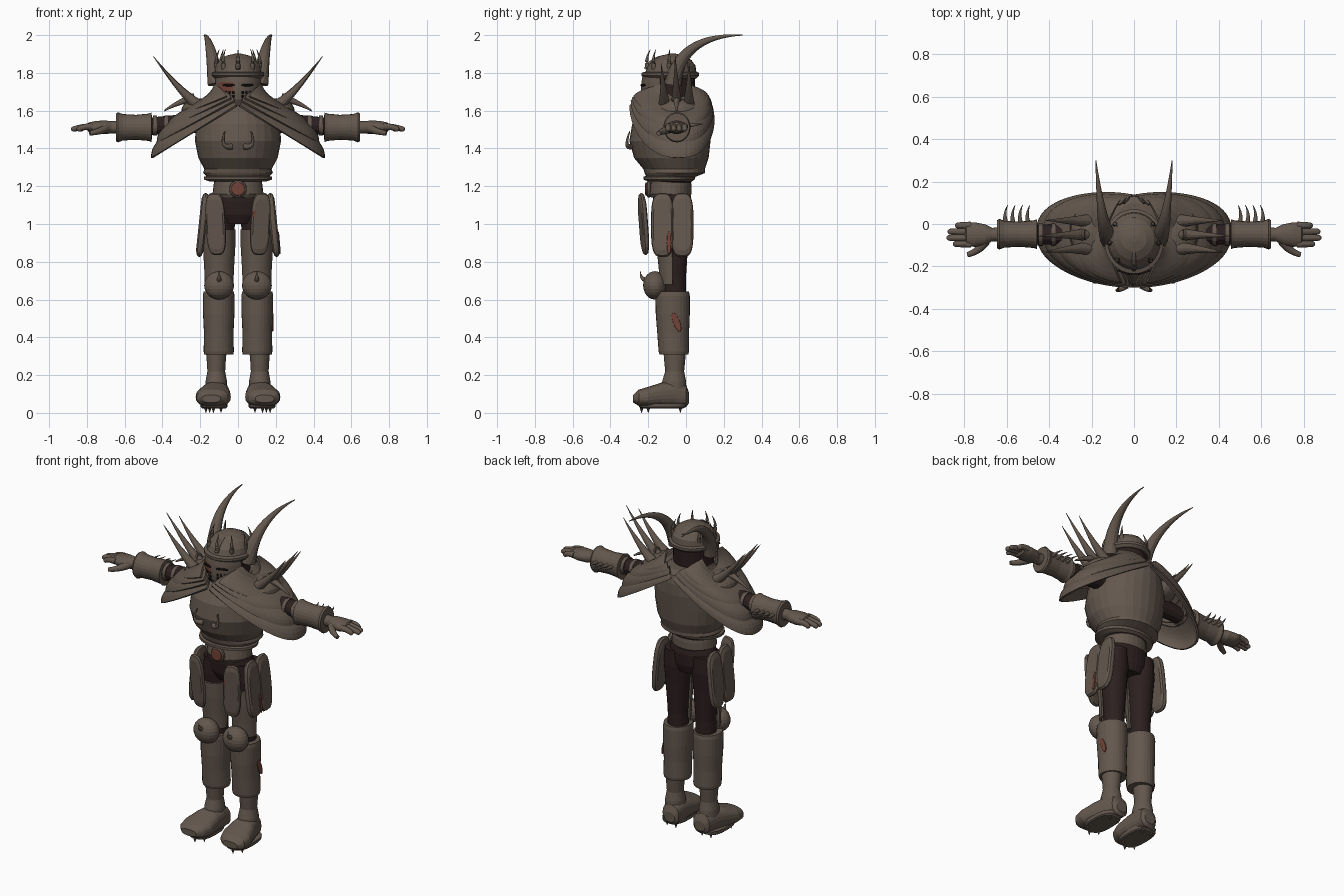
import bpy, bmesh, math
from mathutils import Vector as V

cube = bpy.data.objects.get("Cube")
if cube:
    bpy.data.objects.remove(cube)


def material(name, rgb):
    m = bpy.data.materials.new(name)
    m.use_nodes = True
    m.diffuse_color = (*rgb, 1)
    m.node_tree.nodes["Principled BSDF"].inputs["Base Color"].default_value = (*rgb, 1)
    return m


STEEL = material("weathered brown steel", (0.125, 0.096, 0.075))
CLOTH = material("dark cloth", (0.026, 0.014, 0.014))
RUST = material("rust red", (0.17, 0.055, 0.038))
SOOT = material("black slit", (0.008, 0.006, 0.006))
parts = []


def loft(name, rings, mat, closed=True, thick=0):
    """Skin a list of point rings; open strips become solid shells."""
    bm = bmesh.new()
    grid = [[bm.verts.new(p) for p in r] for r in rings]
    n = len(grid[0])
    for a, b in zip(grid, grid[1:]):
        for i in range(n if closed else n - 1):
            j = (i + 1) % n
            bm.faces.new((a[i], a[j], b[j], b[i]))
    if closed and not thick:
        bm.faces.new(grid[0])
        bm.faces.new(grid[-1])
    bmesh.ops.recalc_face_normals(bm, faces=bm.faces)
    me = bpy.data.meshes.new(name)
    bm.to_mesh(me)
    bm.free()
    me.materials.append(mat)
    ob = bpy.data.objects.new(name, me)
    bpy.context.collection.objects.link(ob)
    if thick:
        mod = ob.modifiers.new("thickness", 'SOLIDIFY')
        mod.thickness, mod.offset = thick, 0
    parts.append(ob)
    return ob


def ring(c, u, v, n=24, p=1.0):
    """Ellipse, or rounded box when p is below one."""
    def f(x):
        return math.copysign(abs(x) ** p, x)
    c, u, v = V(c), V(u), V(v)
    return [c + u * f(math.cos(t)) + v * f(math.sin(t))
            for t in (math.tau * i / n for i in range(n))]


def stack(name, rows, mat, x=0, n=28):
    """Upright body from rows of (z, half width, front y, back y)."""
    return loft(name, [ring((x, (f + b) / 2, z), (w, 0, 0), (0, (b - f) / 2, 0), n)
                       for z, w, f, b in rows], mat)


def sweep(name, a, b, c, r0, r1, mat=STEEL, n=12, steps=10):
    """Tapered round rod along a bent path a-b-c."""
    a, b, c = V(a), V(b), V(c)
    rings = []
    for i in range(steps + 1):
        t = i / steps
        q = ((b - a) * (1 - t) + (c - b) * t).to_track_quat('Z', 'Y')
        r = r0 + (r1 - r0) * t
        rings.append(ring(a * (1 - t) ** 2 + b * 2 * t * (1 - t) + c * t * t,
                          q @ V((r, 0, 0)), q @ V((0, r, 0)), n))
    return loft(name, rings, mat)


def plate(name, c, u, v, t, mat=STEEL, p=0.6):
    """Rounded slab with softened rim."""
    c, u, v = V(c), V(u), V(v)
    w = u.cross(v).normalized() * t
    return loft(name, [ring(c + w * k, u * s, v * s, 28, p)
                       for k, s in ((-.5, .8), (-.3, .96), (0, 1), (.3, .96), (.5, .8))], mat)


def front_shell(name, x, y, rows, span, mat):
    """Curved plate wrapped round the front; rows are (z, rx, ry)."""
    return loft(name, [[(x + rx * math.sin(a), y - ry * math.cos(a), z)
                        for a in (math.radians(span * (i / 12 - 1)) for i in range(25))]
                       for z, rx, ry in rows], mat, False, .012)


def ball(name, c, rx, ry, rz, mat=STEEL):
    c = V(c)
    return loft(name, [ring(c + V((0, 0, -rz * math.cos(t))), (rx * math.sin(t), 0, 0),
                            (0, ry * math.sin(t), 0))
                       for t in (math.pi * (i + .15) / 12.3 for i in range(13))], mat)


# Trunk
stack("cuirass", [(1.25, .165, -.21, .05), (1.27, .185, -.22, .1), (1.29, .178, -.225, .1),
                  (1.35, .21, -.275, .12), (1.44, .228, -.3, .13), (1.53, .222, -.285, .14),
                  (1.6, .185, -.24, .14), (1.65, .13, -.19, .13), (1.67, .1, -.16, .1)], STEEL)
stack("belly", [(1.17, .12, -.18, .02), (1.3, .14, -.19, .04)], CLOTH)
stack("waist_rim", [(1.225, .15, -.2, .03), (1.235, .18, -.225, .045), (1.25, .18, -.225, .05),
                    (1.258, .15, -.2, .03)], STEEL)
stack("belt", [(1.14, .12, -.185, .02), (1.16, .135, -.195, .03), (1.2, .13, -.19, .03),
               (1.235, .125, -.185, .025)], STEEL)
stack("trouser_hips", [(1.0, .1, -.14, .01), (1.05, .14, -.165, .025),
                       (1.12, .145, -.175, .03), (1.18, .125, -.175, .02)], CLOTH)
plate("buckle_rim", (0, -.197, 1.185), (.046, 0, 0), (0, 0, .046), .02, STEEL, 1)
plate("buckle", (0, -.21, 1.185), (.036, 0, 0), (0, 0, .036), .012, RUST, 1)

# Helmet
HY = -.08
stack("head", [(1.6, .1, -.19, .03), (1.68, .112, -.2, .045), (1.79, .115, -.2, .05)], CLOTH)
stack("collar", [(1.61, .14, -.2, .1), (1.645, .13, -.18, .07), (1.665, .118, -.17, .055)], STEEL)
stack("helmet_dome", [(1.77, .125, -.22, .055), (1.785, .14, -.235, .07), (1.8, .14, -.235, .07),
                      (1.806, .125, -.215, .055), (1.84, .118, -.2, .05), (1.87, .095, -.17, .025),
                      (1.892, .06, -.13, -.015), (1.902, .015, -.085, -.055)], STEEL)
visor = front_shell("visor", 0, HY, [(1.63, .1, .13), (1.66, .118, .148), (1.69, .122, .152),
                                     (1.72, .123, .152), (1.75, .123, .15), (1.78, .12, .145)],
                    68, STEEL)
visor.data.materials.append(RUST)
for f in visor.data.polygons:
    if -.095 < f.center.x < -.02 and 1.69 < f.center.z < 1.75:
        f.material_index = 1
for s in (1, -1):
    for i in range(3):
        for z in (1.655, 1.676, 1.697):
            a = s * (.2 + .16 * i)
            plate("breath_slit", (.125 * math.sin(a), HY - .157 * math.cos(a), z),
                  (.006 * math.cos(a), .006 * math.sin(a), 0), (0, 0, .008), .009, SOOT)
    plate("eye_slit", (s * .05, HY - .148, 1.735), (.032, s * .012, 0), (0, 0, .006), .009, SOOT)
sweep("helmet_crest", (0, -.215, 1.82), (0, -.15, 1.93), (0, .03, 1.86), .01, .008)
for i in range(-3, 4):
    a = i * .75
    d = V((math.sin(a), -math.cos(a) * 1.1, 0))
    p = V((0, HY, 1.825)) + d * .108
    sweep("crown_spike", p, p + d * .02 + V((0, 0, .04)), p + V((0, 0, .1)) - d * .01, .015, .001)


def pauldron(s, side):
    """Overlapping lames bent round the shoulder, dipping outward."""
    bands = [(.455, 1.35, .2, .07, .12), (.425, 1.43, .16, .07, .11),
             (.38, 1.5, .12, .08, .09), (.32, 1.565, .08, .16, .1)]
    for k, (x, z, rise, dx, dz) in enumerate(bands):
        rows = []
        for j in range(7):
            u = j / 6
            rx = x - dx * u + .02 * math.sin(math.pi * u) - .13
            ry = .185 - .008 * k - (.11 if k == 3 else .03) * u * u
            row = []
            for i in range(33):
                a = math.radians(112 * (i / 16 - 1))
                c, sn = math.cos(a), math.sin(a)
                y = -.04 + ry * math.copysign(abs(sn) ** .8, sn)
                if sn < 0:
                    y -= .06 * (1 - c) * (1 - .5 * u)
                row.append((s * (.13 + rx * c), y, z + dz * u + rise * (1 - .35 * u) * (1 - c)))
            rows.append(row)
        loft(f"{side}_pauldron_lame", rows, STEEL, False, .012)
    ball(f"{side}_shoulder_cap", (s * .2, -.045, 1.6), .1, .12, .065)


for s, side in ((1, "left"), (-1, "right")):
    def P(x, y, z):
        return V((s * x, y, z))

    # Helmet horns and shoulders
    sweep(f"{side}_helmet_horn", P(.115, -.07, 1.74), P(.15, -.03, 2.0), P(.18, .3, 2.0),
          .046, .002, steps=18)
    pauldron(s, side)
    for y in (-.115, -.05, .015):
        k = abs(y + .05)
        sweep(f"{side}_shoulder_spike", P(.2, y, 1.62), P(.3, y, 1.69),
              P(.45 - k * .5, y * 1.15, 1.89 - k * .6), .034, .001)
    sweep(f"{side}_outer_spike", P(.23, -.05, 1.67), P(.31, -.05, 1.65), P(.39, -.05, 1.6), .024, .004)
    sweep(f"{side}_chest_hook", P(.035, -.29, 1.41), P(.1, -.33, 1.4), P(.07, -.298, 1.49), .016, .003)

    # Arm, gauntlet and hand
    sweep(f"{side}_sleeve", P(.15, -.05, 1.54), P(.3, -.05, 1.53), P(.5, -.05, 1.515), .055, .045, CLOTH)
    for x in (.37, .43):
        sweep(f"{side}_arm_band", P(x, -.05, 1.522), P(x + .01, -.05, 1.522), P(x + .02, -.05, 1.522),
              .053, .053, STEEL, 20, 2)
    loft(f"{side}_gauntlet_cuff",
         [ring(P(x, -.048, 1.512), (0, r * .9, 0), (0, 0, r)) for x, r in
          ((.455, .05), (.458, .078), (.475, .072), (.54, .066), (.61, .07), (.635, .08),
           (.645, .074), (.645, .03))], STEEL)
    for i in range(4):
        x = .5 + .035 * i
        sweep(f"{side}_cuff_spike", P(x, .005, 1.52), P(x + .01, .05, 1.525), P(x - .01, .09, 1.53),
              .012, .001)
    loft(f"{side}_palm", [ring(P(x, -.05, 1.512), (0, w, 0), (0, 0, h)) for x, w, h in
                          ((.63, .034, .034), (.67, .032, .032), (.7, .048, .036), (.75, .058, .034),
                           (.79, .054, .026), (.8, .03, .012))], STEEL)
    for i, tip in enumerate((.85, .88, .875, .84)):
        y = -.094 + .029 * i
        sweep(f"{side}_finger", P(.77, y, 1.515), P(.82, y, 1.517), P(tip - .01, y, 1.503), .018, .014)
        ball(f"{side}_fingertip", P(tip - .01, y, 1.503), .014, .014, .014)
    sweep(f"{side}_thumb", P(.7, -.08, 1.505), P(.73, -.13, 1.49), P(.785, -.145, 1.48), .023, .012)

    # Hanging hip plates
    plate(f"{side}_front_tasset", P(.118, -.225, 1.0), (.052, s * .012, 0), (s * .008, -.012, .165), .03)
    for y, z in ((-.125, .995), (-.02, .995)):
        plate(f"{side}_side_tasset", P(.188, y, z), (0, .06, 0), (s * .018, 0, -.17), .04)

    # Leg
    stack(f"{side}_trouser_leg", [(.6, .06, -.12, 0), (.72, .058, -.12, 0), (.9, .072, -.135, .012),
                                  (1.02, .08, -.15, .025), (1.12, .07, -.15, .025)], CLOTH, s * .095)
    front_shell(f"{side}_cuisse", s * .1, -.065,
                [(.68, .07, .068), (.76, .073, .073), (.88, .08, .085), (.97, .08, .09)], 85, STEEL)
    ball(f"{side}_knee_guard", P(.1, -.165, .675), .079, .062, .075)
    sweep(f"{side}_knee_spike", P(.1, -.205, .7), P(.1, -.245, .71), P(.1, -.24, .75), .016, .001)
    stack(f"{side}_greave", [(.31, .055, -.12, -.02), (.308, .077, -.14, .012), (.325, .08, -.145, .016),
                             (.42, .078, -.152, .016), (.52, .083, -.16, .02), (.62, .084, -.162, .02),
                             (.642, .08, -.158, .016), (.642, .05, -.12, -.01)], STEEL, s * .102)

    # Boot with cleats
    stack(f"{side}_ankle", [(.08, .06, -.14, .005), (.17, .056, -.125, 0), (.22, .047, -.11, -.01),
                            (.27, .05, -.115, -.005), (.33, .055, -.12, 0)], STEEL, s * .115)
    loft(f"{side}_boot", [ring(P(.105 - y * .13, y, z), (w, 0, 0), (0, 0, h), 24, .8) for y, z, h, w in
                          ((.015, .08, .03, .035), (0, .09, .06, .055), (-.06, .1, .07, .066),
                           (-.13, .095, .065, .08), (-.2, .085, .053, .093), (-.25, .08, .043, .082),
                           (-.28, .075, .02, .05))], STEEL)
    loft(f"{side}_sole", [ring(P(.127, -.125, z), (w, 0, 0), (0, w * 1.75, 0), 24, .75)
                          for z, w in ((.024, .064), (.03, .07), (.05, .072))], STEEL)
    for x, y in ((.09, -.2), (.17, -.2), (.13, -.235), (.09, -.03), (.15, -.03)):
        sweep(f"{side}_cleat", P(x, y, .04), P(x, y, .02), P(x, y, 0), .014, .001, STEEL, 8, 3)

# Rust stains
plate("tasset_stain", (.105, -.243, 1.05), (.03, .008, 0), (0, -.003, .035), .008, RUST, 1)
plate("side_tasset_stain", (.218, -.09, .9), (0, .012, 0), (.005, 0, -.06), .008, RUST, 1)
plate("greave_stain", (.184, -.05, .48), (0, .016, .008), (0, .02, -.05), .008, RUST, 1)

# Smooth shading with crisp rims
for ob in bpy.context.view_layer.objects:
    ob.select_set(ob in parts)
bpy.context.view_layer.objects.active = parts[0]
bpy.ops.object.shade_smooth_by_angle(angle=math.radians(42))
